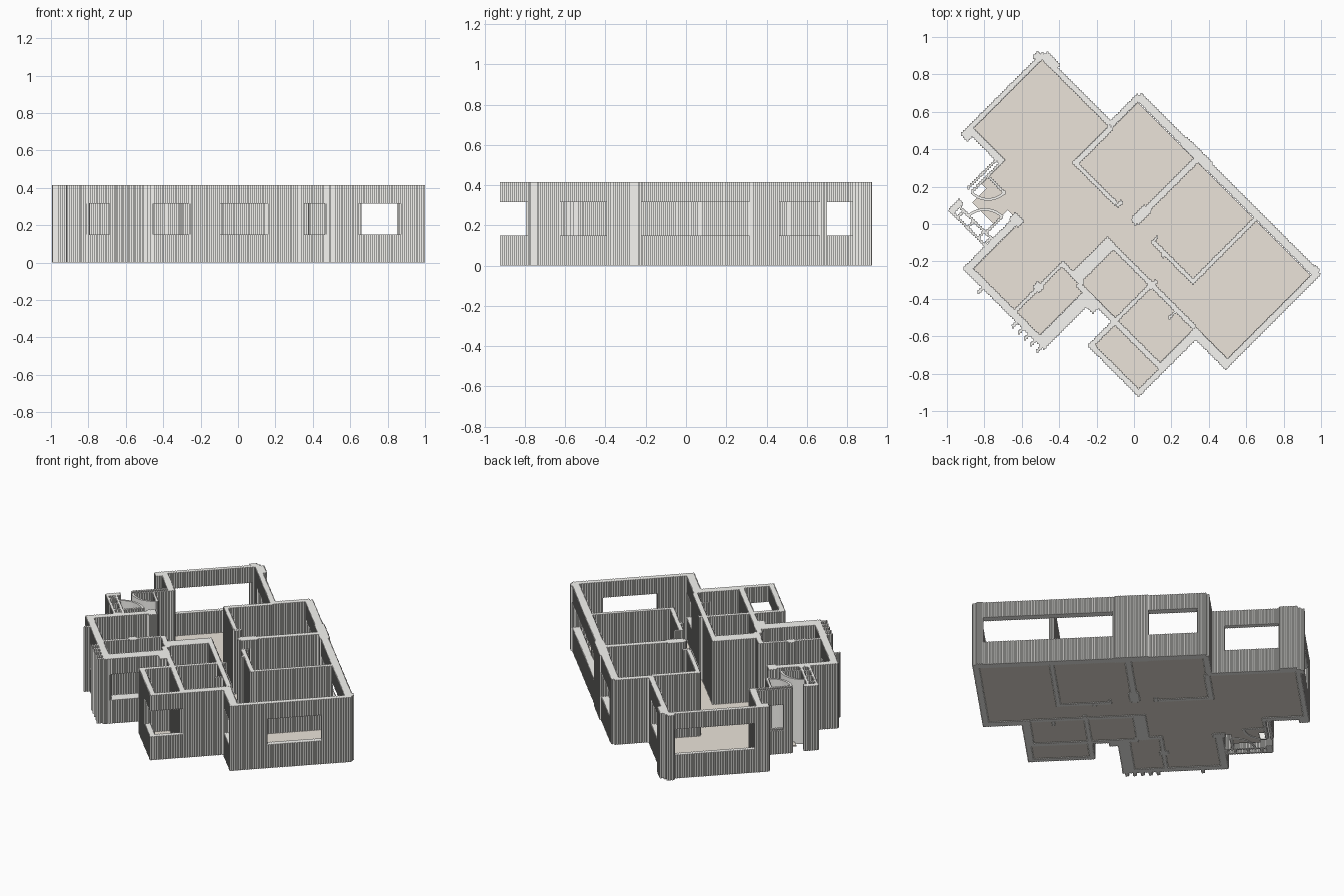
import bpy, bmesh, math

if "Cube" in bpy.data.objects:
    bpy.data.objects.remove(bpy.data.objects["Cube"])

H, SILL, HEAD = 0.415, 0.15, 0.315
STEP = 0.01  # size of the fine stair steps along the diagonal walls


def material(name, rgb):
    m = bpy.data.materials.new(name)
    m.diffuse_color = (*rgb, 1)
    m.use_nodes = True
    m.node_tree.nodes["Principled BSDF"].inputs["Base Color"].default_value = m.diffuse_color
    return m


WHITE = material("pale_wall", (0.93, 0.92, 0.89))
BEIGE = material("beige_floor", (0.83, 0.777, 0.70))


def stair(a, b):
    """Axis-aligned stair points from a towards b, centred on the diagonal."""
    n = max(1, round(abs(b[0] - a[0]) / STEP))
    dx, dy = (b[0] - a[0]) / n, (b[1] - a[1]) / n
    pts = [a]
    for i in range(n):
        x = a[0] + dx * (i + 0.5)
        pts += [(x, a[1] + dy * i), (x, a[1] + dy * (i + 1))]
    return pts


# The plan is turned 45 degrees: p = x + y and q = y - x
def box(bm, p0, p1, q0, q1, z0, z1, stepped=True):
    c = [((p - q) / 2, (p + q) / 2)
         for p, q in ((p0, q0), (p1, q0), (p1, q1), (p0, q1))]
    outline = []
    for i in range(4):
        outline += stair(c[i], c[(i + 1) % 4]) if stepped else [c[i]]
    lo, hi = [[bm.verts.new((x, y, z)) for x, y in outline] for z in (z0, z1)]
    bm.faces.new(lo[::-1])
    bm.faces.new(hi)
    for i in range(len(lo)):
        j = (i + 1) % len(lo)
        bm.faces.new((lo[i], lo[j], hi[j], hi[i]))


def finish(name, bm, mat=WHITE):
    bmesh.ops.recalc_face_normals(bm, faces=bm.faces)
    me = bpy.data.meshes.new(name)
    bm.to_mesh(me)
    bm.free()
    me.materials.append(mat)
    bpy.context.collection.objects.link(bpy.data.objects.new(name, me))


def wall(name, p0, p1, q0, q1, windows=()):
    """Straight wall; windows are (start, end) spans along its long axis."""
    bm = bmesh.new()
    along_p = (p1 - p0) > (q1 - q0)
    a, end = (p0, p1) if along_p else (q0, q1)

    def piece(s, e, z0, z1):
        if e - s > 1e-4:
            if along_p:
                box(bm, s, e, q0, q1, z0, z1)
            else:
                box(bm, p0, p1, s, e, z0, z1)

    for s, e in windows:
        piece(a, s, 0, H)
        piece(s, e, 0, SILL)
        piece(s, e, HEAD, H)
        a = e
    piece(a, end, 0, H)
    finish(name, bm)


# Floor slabs
floors = {
    "large_room": (-0.345, 0.39, 0.66, 1.37), "hall": (-0.60, 0.0, -0.03, 0.66),
    "hall_entry": (-0.60, -0.345, 0.66, 1.03),
    "middle_rooms": (0.0, 0.67, -0.62, 0.63), "corridor": (-0.22, 0.0, -0.62, -0.03),
    "right_room": (-0.22, 0.67, -1.22, -0.62), "bath_rooms": (-0.60, -0.22, -0.88, -0.03),
    "front_room": (-0.86, -0.60, -0.91, -0.43), "left_room": (-1.10, -0.60, 0.17, 0.62),
    "kitchen": (-1.10, -0.60, -0.09, 0.17), "vestibule": (-0.75, -0.60, 0.75, 0.98),
}
for n, r in floors.items():
    bm = bmesh.new()
    box(bm, *r, 0.004, 0.01, stepped=False)
    finish(n + "_floor", bm, BEIGE)

# Outer walls
wall("large_room_ne_wall", 0.385, 0.43, 0.66, 1.41, [(0.78, 1.27)])
wall("large_room_nw_wall", -0.40, 0.42, 1.37, 1.41, [(-0.33, 0.37)])
wall("large_room_sw_wall", -0.40, -0.345, 1.03, 1.40)
wall("middle_nw_wall", 0.40, 0.715, 0.63, 0.68)
wall("long_ne_wall", 0.675, 0.74, -1.25, 0.66, [(-1.19, -0.11), (0.15, 0.59)])
wall("right_room_se_wall", -0.29, 0.73, -1.27, -1.22, [(0.02, 0.48)])
wall("right_room_sw_wall", -0.29, -0.22, -1.27, -0.88, [(-1.235, -0.98)])
wall("bath_se_wall", -0.62, -0.22, -0.95, -0.88)
wall("front_room_se_wall", -0.90, -0.60, -0.95, -0.905, [(-0.90, -0.62)])
wall("front_room_sw_wall", -0.90, -0.855, -0.95, -0.40, [(-0.95, -0.69)])
wall("front_room_nw_wall", -0.90, -0.60, -0.44, -0.40)
wall("bath_sw_wall", -0.645, -0.60, -0.92, -0.02)
wall("kitchen_se_wall", -1.14, -0.60, -0.19, -0.09, [(-1.11, -0.67)])
wall("left_room_sw_wall", -1.155, -1.095, -0.19, 0.68, [(0.22, 0.51)])
wall("left_room_nw_wall", -1.155, -0.57, 0.62, 0.68)

# Corner piers
for i, r in enumerate([(0.39, 0.46, 1.24, 1.385), (0.35, 0.41, 1.39, 1.44),
                       (-0.45, -0.36, 1.33, 1.41), (0.67, 0.75, -0.10, 0.18),
                       (0.68, 0.75, -1.24, -1.19), (-0.64, -0.57, 0.60, 0.70)]):
    wall("pier_%d" % i, *r)

# Inner partitions
wall("upper_room_nw_partition", 0.0, 0.40, 0.615, 0.66)
wall("upper_room_sw_partition", -0.005, 0.03, 0.20, 0.66)
wall("middle_partition", 0.0, 0.68, -0.015, 0.035)
wall("middle_room_sw_partition", -0.01, 0.025, -0.64, -0.19)
wall("right_room_partition", -0.01, 0.68, -0.64, -0.605)
wall("bath_corridor_partition", -0.25, -0.21, -0.88, 0.07)
wall("bath_nw_partition", -0.62, -0.21, -0.03, 0.075)
wall("bath_divider", -0.62, -0.22, -0.435, -0.40)
wall("kitchen_ne_partition", -0.615, -0.575, -0.05, 0.18)
wall("kitchen_nw_partition", -1.10, -0.58, 0.155, 0.185)

# Door jambs
for i, r in enumerate([(0.0, 0.06, 0.17, 0.20), (0.02, 0.16, -0.03, 0.05),
                       (-0.01, 0.06, -0.205, -0.185), (-0.26, -0.18, -0.44, -0.41),
                       (-0.32, -0.24, -0.70, -0.68), (-0.88, -0.82, 0.14, 0.21),
                       (-0.03, 0.02, -0.34, -0.31)]):
    wall("door_jamb_%d" % i, *r)

# Small ribs outside the kitchen and left room
for i, q in enumerate((0.468, 0.10, 0.035, -0.03, -0.095, -0.16)):
    wall("sw_rib_%d" % i, -1.205, -1.13, q - 0.012, q + 0.012)
wall("kitchen_end_pier", -0.70, -0.63, -0.26, -0.09)

# Entrance vestibule
wall("entry_nw_outer_wall", -0.70, -0.37, 1.07, 1.09, [(-0.63, -0.49)])
wall("entry_nw_inner_wall", -0.70, -0.37, 1.03, 1.05, [(-0.63, -0.49)])
wall("entry_end_post", -0.92, -0.80, 1.02, 1.07)
wall("entry_sw_outer_wall", -0.92, -0.90, 0.67, 1.07)
wall("entry_sw_inner_wall", -0.85, -0.83, 0.67, 1.04)
for i, q in enumerate((0.68, 0.75, 0.86, 0.97)):
    wall("entry_cross_rib_%d" % i, -0.92, -0.83, q, q + 0.02)


# Curved door screens with a straight leaf each
def screen(name, cx, cy, r, a0, a1, t=0.014, n=10):
    bm = bmesh.new()
    cols = []
    for i in range(n + 1):
        a = math.radians(a0 + (a1 - a0) * i / n)
        cols.append([bm.verts.new((cx + rr * math.cos(a), cy + rr * math.sin(a), z))
                     for rr, z in ((r - t, 0), (r, 0), (r, H), (r - t, H))])
    for c, d in zip(cols, cols[1:]):
        for k in range(4):
            m = (k + 1) % 4
            bm.faces.new((c[k], c[m], d[m], d[k]))
    bm.faces.new(cols[0])
    bm.faces.new(cols[-1][::-1])
    finish(name, bm)


screen("upper_door_arc", -0.78, 0.255, 0.13, -135, -45)
screen("lower_door_arc", -0.797, -0.055, 0.14, 45, 135)
wall("upper_door_leaf", -0.535, -0.515, 0.85, 1.035)
wall("lower_door_leaf", -0.85, -0.655, 0.735, 0.755)
